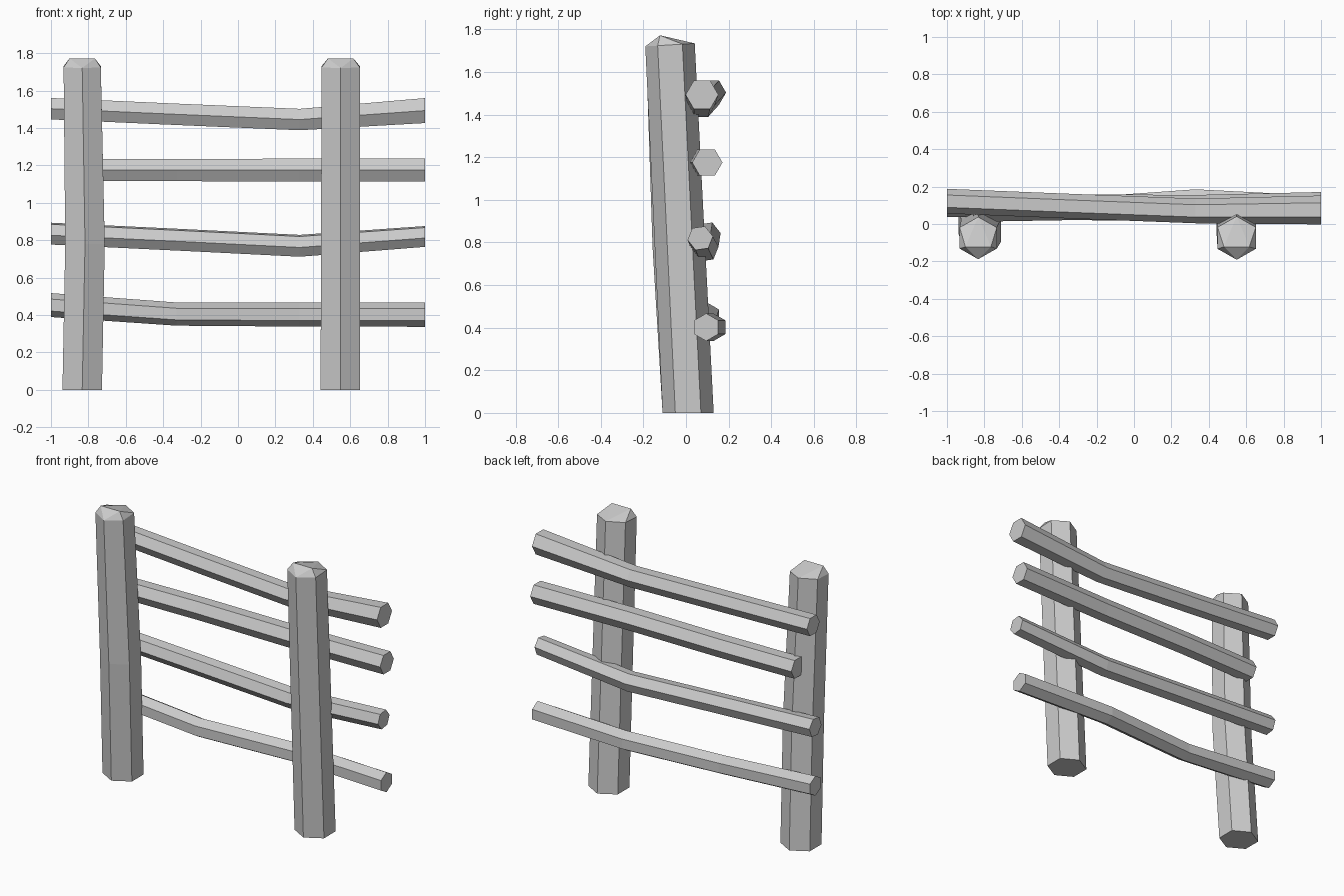
import bpy, bmesh
from math import sin, cos, pi, radians
from mathutils import Vector

if "Cube" in bpy.data.objects:
    bpy.data.objects.remove(bpy.data.objects["Cube"])


def make_object(name, bm):
    bmesh.ops.recalc_face_normals(bm, faces=bm.faces)
    mesh = bpy.data.meshes.new(name)
    bm.to_mesh(mesh)
    bm.free()
    obj = bpy.data.objects.new(name, mesh)
    bpy.context.collection.objects.link(obj)
    return obj


def bridge(bm, rings):
    for a, b in zip(rings, rings[1:]):
        for i in range(6):
            j = (i + 1) % 6
            bm.faces.new((a[i], a[j], b[j], b[i]))


def rail(name, stations, turn=0):
    """Six-sided pole along x; stations are (x, y, z, radius)."""
    bm = bmesh.new()
    rings = []
    for x, y, z, r in stations:
        angles = [radians(turn) + i * pi / 3 for i in range(6)]
        rings.append([bm.verts.new((x, y + r * cos(a), z + r * sin(a))) for a in angles])
    bridge(bm, rings)
    bm.faces.new(rings[0])
    bm.faces.new(rings[-1])
    return make_object(name, bm)


def post(name, stations):
    """Leaning six-sided post with a chiselled top; stations are (x, y, z, radius)."""
    bm = bmesh.new()
    rings = []
    for k, (x, y, z, r) in enumerate(stations):
        tilt = 0.06 if k == len(stations) - 1 else 0
        ring = []
        for i in range(6):
            a = -pi / 2 + i * pi / 3
            dy = r * sin(a)
            ring.append(bm.verts.new((x + 0.88 * r * cos(a) / cos(pi / 6), y + dy, z + tilt * dy)))
        rings.append(ring)
    bridge(bm, rings)
    bm.faces.new(rings[0])
    # chiselled cap: two raised points near the front
    x, y, z, r = stations[-1]
    left = bm.verts.new((x - 0.068, y - 0.047, z + 0.045))
    right = bm.verts.new((x + 0.068, y - 0.047, z + 0.045))
    f, fr, br, b, bl, fl = rings[-1]
    for face in ((f, right, left), (f, fr, right), (fr, br, right), (br, b, right),
                 (right, b, left), (b, bl, left), (bl, fl, left), (fl, f, left)):
        bm.faces.new(face)
    return make_object(name, bm)


# Posts
post("left_post", [(-0.833, 0.01, 0, 0.12), (-0.818, -0.037, 0.78, 0.12), (-0.833, -0.075, 1.727, 0.113)])
post("right_post", [(0.547, 0.01, 0, 0.12), (0.549, -0.075, 1.727, 0.116)])

# Rails, top to bottom
rail("top_rail", [(-1, 0.122, 1.503, 0.066), (-0.33, 0.095, 1.473, 0.066),
                  (0.33, 0.07, 1.445, 0.066), (1, 0.075, 1.493, 0.077)])
rail("upper_rail", [(-0.86, 0.08, 1.175, 0.068), (-0.33, 0.09, 1.175, 0.069),
                    (0.33, 0.085, 1.175, 0.07), (1, 0.1, 1.175, 0.071)])
rail("middle_rail", [(-1, 0.1, 0.835, 0.063), (-0.33, 0.095, 0.803, 0.063),
                     (0.33, 0.09, 0.77, 0.063), (1, 0.067, 0.82, 0.06)], 8)
rail("bottom_rail", [(-1, 0.1, 0.453, 0.064), (-0.33, 0.085, 0.405, 0.062),
                     (0.33, 0.13, 0.402, 0.064), (1, 0.095, 0.402, 0.065)], 30)
